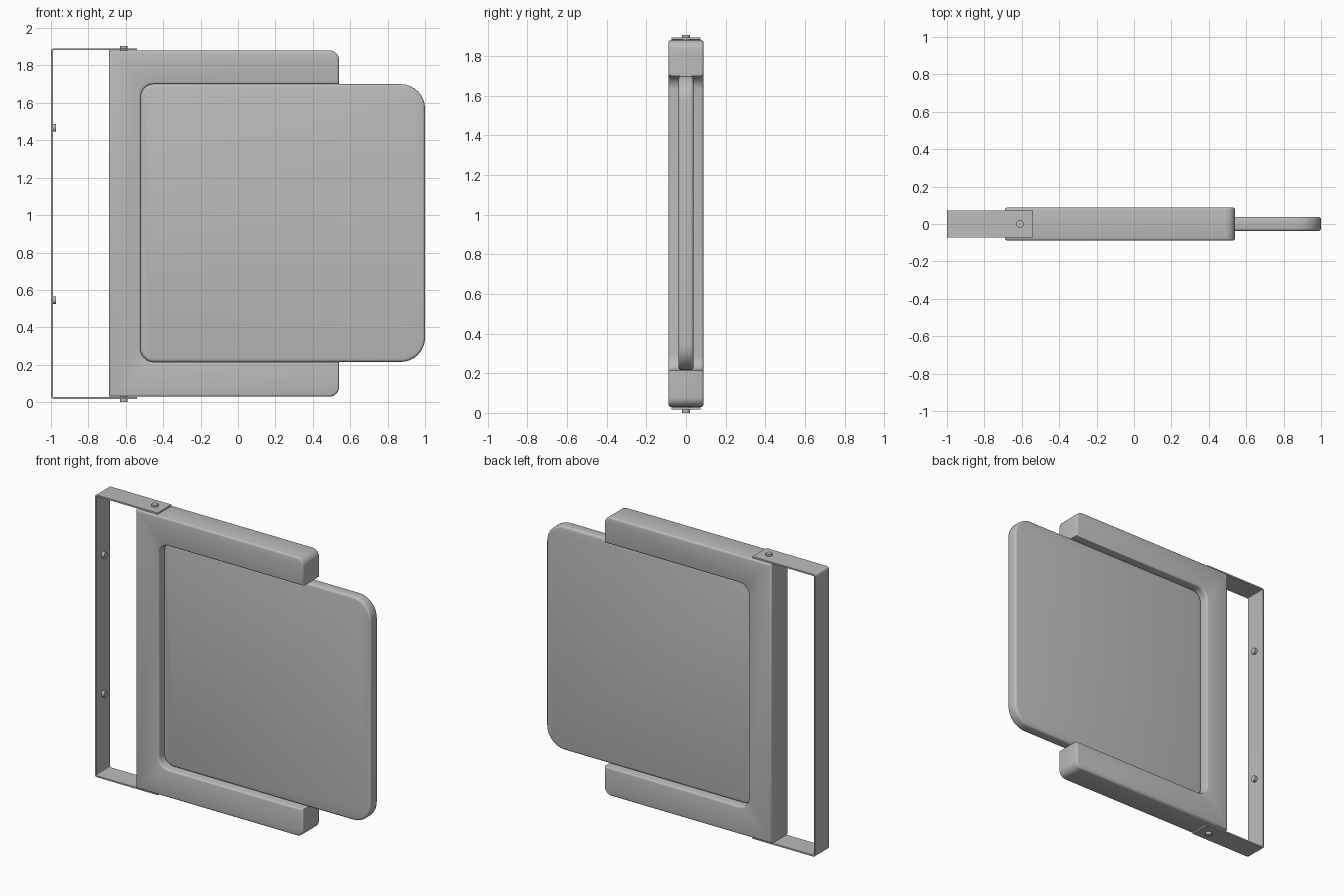
import bpy, bmesh, math
from mathutils import Vector, Matrix

if "Cube" in bpy.data.objects:
    bpy.data.objects.remove(bpy.data.objects["Cube"])

grey = bpy.data.materials.new("plain_grey")
grey.use_nodes = True
color = (0.5, 0.5, 0.5, 1)
grey.diffuse_color = color
grey.node_tree.nodes["Principled BSDF"].inputs["Base Color"].default_value = color


def finish(name, bm):
    bmesh.ops.recalc_face_normals(bm, faces=bm.faces)
    mesh = bpy.data.meshes.new(name)
    bm.to_mesh(mesh)
    bm.free()
    mesh.materials.append(grey)
    obj = bpy.data.objects.new(name, mesh)
    bpy.context.collection.objects.link(obj)
    bpy.ops.object.select_all(action="DESELECT")
    obj.select_set(True)
    bpy.context.view_layer.objects.active = obj
    bpy.ops.object.shade_smooth_by_angle(angle=math.radians(35))


def rounded(corners, steps=8):
    """Round each (x, z, radius) right-angle corner of an outline."""
    pts = []
    for i, (x, z, r) in enumerate(corners):
        p = Vector((x, z))
        if r == 0:
            pts.append(p)
            continue
        a = (Vector(corners[i - 1][:2]) - p).normalized()
        b = (Vector(corners[(i + 1) % len(corners)][:2]) - p).normalized()
        centre = p + (a + b) * r
        for k in range(steps + 1):
            t = math.pi / 2 * k / steps
            pts.append(centre - b * r * math.cos(t) - a * r * math.sin(t))
    return pts


def slab(name, outline, half, soft=0):
    """Extrude an x-z outline along y, softening the front and back rims."""
    bm = bmesh.new()
    face = bm.faces.new([bm.verts.new((p.x, -half, p.y)) for p in outline])
    new = bmesh.ops.extrude_face_region(bm, geom=[face])["geom"]
    bmesh.ops.translate(bm, vec=(0, 2 * half, 0),
                        verts=[v for v in new if isinstance(v, bmesh.types.BMVert)])
    if soft:
        rims = [e for e in bm.edges if abs(e.verts[0].co.y - e.verts[1].co.y) < 1e-5]
        bmesh.ops.bevel(bm, geom=rims, offset=soft, segments=3, profile=0.5, affect="EDGES")
    finish(name, bm)


def pin(name, centre, radius, length, axis):
    bm = bmesh.new()
    turn = Matrix.Rotation(math.pi / 2, 4, "Y") if axis == "X" else Matrix()
    bmesh.ops.create_cone(bm, cap_ends=True, segments=24, radius1=radius, radius2=radius,
                          depth=length, matrix=Matrix.Translation(centre) @ turn)
    finish(name, bm)


# C-shaped frame, open on one side
low, high, bottom, top = 0.215, 1.7, 0.03, 1.88
slab("frame", rounded([
    (-0.69, bottom, 0), (0.54, bottom, 0.05), (0.54, low, 0), (-0.52, low, 0.07),
    (-0.52, high, 0.07), (0.54, high, 0), (0.54, top, 0.05), (-0.69, top, 0)]), 0.088, 0.012)

# Panel held inside the frame
slab("panel", rounded([
    (-0.52, low, 0.07), (1, low, 0.13), (1, high, 0.13), (-0.52, high, 0.07)]), 0.038, 0.015)

# Thin mounting bracket wrapped around one side
z0, z1, t = 0.018, 1.892, 0.01
slab("bracket", rounded([
    (-1, z0, 0.015), (-0.54, z0, 0), (-0.54, z0 + t, 0), (-1 + t, z0 + t, 0.005),
    (-1 + t, z1 - t, 0.005), (-0.54, z1 - t, 0), (-0.54, z1, 0), (-1, z1, 0.015)], 4), 0.073)

# Pivot pins and wall screws
pin("top_pivot_pin", (-0.61, 0, 1.885), 0.02, 0.04, "Z")
pin("bottom_pivot_pin", (-0.61, 0, 0.02), 0.02, 0.04, "Z")
for label, z in (("lower", 0.545), ("upper", 1.467)):
    pin(label + "_screw", (-0.983, 0, z), 0.02, 0.022, "X")
